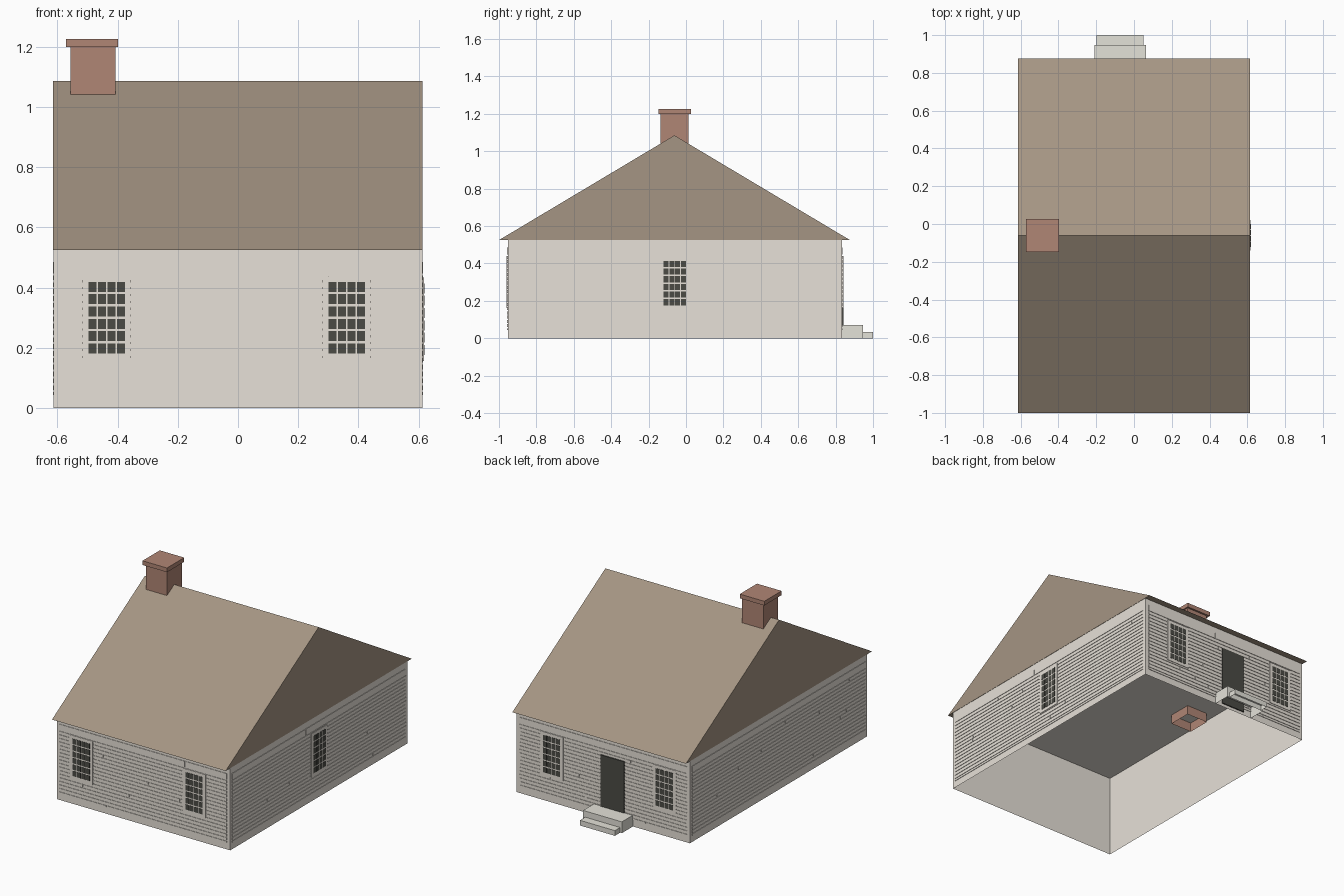
import bpy
import bmesh
import random
from mathutils import Vector

random.seed(4)
cube = bpy.data.objects.get("Cube")
if cube:
    bpy.data.objects.remove(cube, do_unlink=True)


def material(name, hexcode):
    srgb = [int(hexcode[i:i + 2], 16) / 255 for i in (0, 2, 4)]
    lin = [c / 12.92 if c < 0.04 else ((c + 0.055) / 1.055) ** 2.4 for c in srgb]
    mat = bpy.data.materials.new(name)
    mat.use_nodes = True
    mat.diffuse_color = (*lin, 1)
    bsdf = mat.node_tree.nodes["Principled BSDF"]
    bsdf.inputs["Base Color"].default_value = (*lin, 1)
    bsdf.inputs["Roughness"].default_value = 0.9
    return mat


PAINT = material("pale wall paint", "e8e2d9")
GLASS = material("dark glass", "4b4b45")
SHINGLE = material("brown shingle", "a59583")
BRICK = material("red brick", "b08675")
STONE = material("pale stone", "e4e2d9")


def add_box(bm, lo, hi, open_sides=()):
    """Add a cuboid; open_sides lists directions whose face is left out."""
    lo, hi = Vector(lo), Vector(hi)
    verts = bmesh.ops.create_cube(bm, size=1)["verts"]
    for v in verts:
        v.co = (lo + hi) / 2 + v.co * (hi - lo)
    faces = {f for v in verts for f in v.link_faces}
    for f in faces:
        f.normal_update()
    drop = [f for f in faces if any(f.normal.dot(Vector(d)) > 0.9 for d in open_sides)]
    if drop:
        bmesh.ops.delete(bm, geom=drop, context="FACES")


def finish(name, bm, mat):
    mesh = bpy.data.meshes.new(name)
    bm.to_mesh(mesh)
    bm.free()
    mesh.materials.append(mat)
    obj = bpy.data.objects.new(name, mesh)
    bpy.context.collection.objects.link(obj)


def box(name, lo, hi, mat, open_sides=()):
    bm = bmesh.new()
    add_box(bm, lo, hi, open_sides)
    finish(name, bm, mat)


DOWN = (0, 0, -1)
X, Y0, Y1 = 0.612, -0.953, 0.835
EAVE = 0.525

# House shell, open underneath
box("wall_shell", (-X, Y0, 0), (X, Y1, EAVE - 0.0008), PAINT, [DOWN])

# Gabled roof as an extruded triangle
bm = bmesh.new()
profile = [(-1, EAVE), (0.877, EAVE), (-0.062, 1.085)]
tri = bm.faces.new([bm.verts.new((-0.614, y, z)) for y, z in profile])
ext = bmesh.ops.extrude_face_region(bm, geom=[tri], use_keep_orig=True)
for v in ext["geom"]:
    if isinstance(v, bmesh.types.BMVert):
        v.co.x = 0.613
bmesh.ops.recalc_face_normals(bm, faces=bm.faces)
finish("gable_roof", bm, SHINGLE)

# Chimney with cap
box("chimney_shaft", (-0.556, -0.135, 0.465), (-0.407, 0.014, 1.2), BRICK, [DOWN])
box("chimney_cap", (-0.571, -0.148, 1.198), (-0.398, 0.026, 1.225), BRICK)

# Back steps, hollow below and against the wall
hollow = [DOWN, (0, -1, 0)]
box("upper_step", (-0.21, Y1, 0), (0.064, 0.947, 0.072), STONE, hollow)
box("lower_step", (-0.198, 0.947, 0), (0.049, 1.0, 0.033), STONE, hollow)


def plates(name, wall, rects, depth, mat):
    """Thin plates on a wall, open at the back: rects are (u0, u1, z0, z1)."""
    axis, plane, sign = wall
    d0, d1 = sorted((plane, plane + sign * depth))
    bm = bmesh.new()
    for u0, u1, z0, z1 in rects:
        if axis == "x":
            add_box(bm, (d0, u0, z0), (d1, u1, z1), [(-sign, 0, 0)])
        else:
            add_box(bm, (u0, d0, z0), (u1, d1, z1), [(0, -sign, 0)])
    finish(name, bm, mat)


def siding(side, wall, u0, u1):
    """Rows of boards with narrow gaps, each row broken by one joint."""
    edges = [0.04] + [0.056 + row * 0.0228 for row in range(18)] + [0.488]
    boards = []
    for low, high in zip(edges, edges[1:]):
        joint = random.uniform(u0 + 0.1, u1 - 0.1)
        boards += [(u0, joint, low + 0.0035, high - 0.0035),
                   (joint + 0.002, u1, low + 0.0035, high - 0.0035)]
    plates(side + "_siding_boards", wall, boards, 0.003, PAINT)


def window(name, wall, u, z):
    """Framed window of four by six panes, centred on u, z."""
    plates(name + "_frame", wall, [(u - 0.081, u + 0.081, z - 0.139, z + 0.139)], 0.006, PAINT)
    panes = []
    for col in range(4):
        for row in range(6):
            pu = u + (col - 1.5) * 0.0315
            pz = z + (row - 2.5) * 0.041
            panes.append((pu - 0.0135, pu + 0.0135, pz - 0.0165, pz + 0.0165))
    plates(name + "_panes", wall, panes, 0.0075, GLASS)


front, back = ("y", Y0, -1), ("y", Y1, 1)
left, right = ("x", X, 1), ("x", -X, -1)

# Clapboards on all four walls
for side, wall in (("front", front), ("back", back)):
    siding(side, wall, -0.593, 0.588)
for side, wall in (("left", left), ("right", right)):
    siding(side, wall, -0.935, 0.815)

# Windows and back door
for side, wall in (("front", front), ("back", back)):
    window(side + "_right_window", wall, -0.436, 0.3)
    window(side + "_left_window", wall, 0.361, 0.3)
window("left_gable_window", left, -0.06, 0.295)
plates("back_door", back, [(-0.153, 0.015, 0.02, 0.4)], 0.0075, GLASS)
